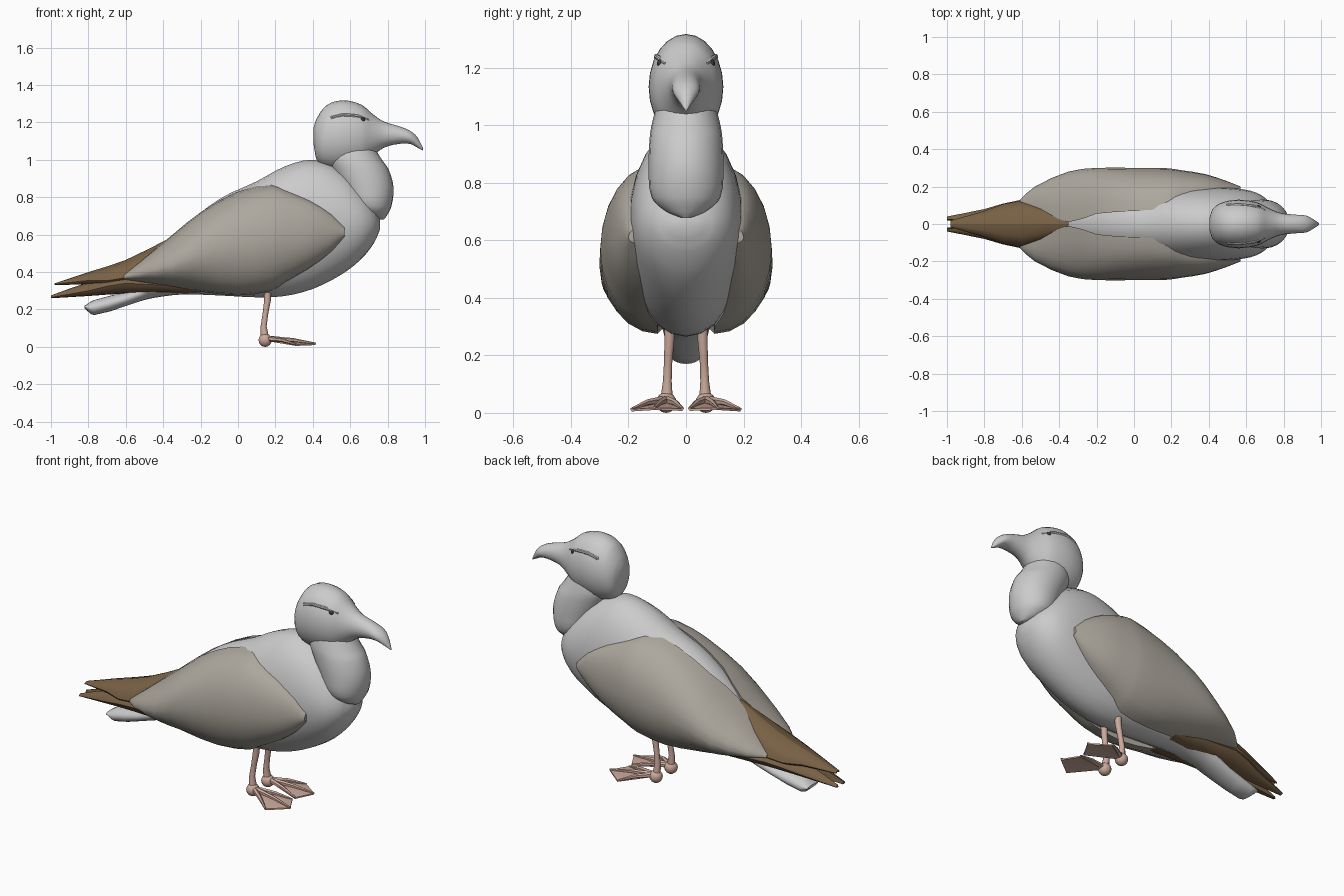
import bpy, bmesh
from math import sin, cos, pi, radians
from mathutils import Vector

if "Cube" in bpy.data.objects:
    bpy.data.objects.remove(bpy.data.objects["Cube"])


def material(name, rgb):
    m = bpy.data.materials.new(name)
    m.diffuse_color = (*rgb, 1)
    m.use_nodes = True
    m.node_tree.nodes["Principled BSDF"].inputs["Base Color"].default_value = m.diffuse_color
    return m


WING = material("wing_grey_brown", (0.42, 0.39, 0.34))
BROWN = material("feather_brown", (0.19, 0.12, 0.06))
PINK = material("leg_pink", (0.60, 0.40, 0.33))
DARK = material("eye_dark", (0.04, 0.04, 0.04))


def finish(name, bm, mat=None, mirror=False, angle=40):
    bmesh.ops.recalc_face_normals(bm, faces=bm.faces)
    me = bpy.data.meshes.new(name)
    bm.to_mesh(me)
    bm.free()
    ob = bpy.data.objects.new(name, me)
    bpy.context.collection.objects.link(ob)
    if mat:
        me.materials.append(mat)
    bpy.ops.object.select_all(action='DESELECT')
    ob.select_set(True)
    bpy.context.view_layer.objects.active = ob
    bpy.ops.object.shade_smooth_by_angle(angle=radians(angle))
    if mirror:
        mod = ob.modifiers.new("Mirror", 'MIRROR')
        mod.use_axis = (False, True, False)
        mod.use_mirror_merge = False
    return ob


def refine(rows, steps):
    """Smooth interpolation between section rows, following the first column."""
    out = []
    n = len(rows)

    def slope(i, k):
        a, b = rows[max(i - 1, 0)], rows[min(i + 1, n - 1)]
        return (b[k] - a[k]) / (b[0] - a[0])
    for i in range(n - 1):
        p, q = rows[i], rows[i + 1]
        h = q[0] - p[0]
        for s in range(steps):
            t = s / steps
            row = [p[0] + h * t]
            for k in range(1, len(p)):
                row.append((2*t**3 - 3*t*t + 1) * p[k] + (t**3 - 2*t*t + t) * h * slope(i, k)
                           + (3*t*t - 2*t**3) * q[k] + (t**3 - t*t) * h * slope(i + 1, k))
            out.append(row)
    return out + [list(rows[-1])]


def skin(rings):
    bm = bmesh.new()
    vs = [[bm.verts.new(p) for p in r] for r in rings]
    n = len(vs[0])
    for a, b in zip(vs, vs[1:]):
        for i in range(n):
            j = (i + 1) % n
            bm.faces.new((a[i], a[j], b[j], b[i]))
    bm.faces.new(vs[0])
    bm.faces.new(vs[-1])
    return bm


def oval_loft(name, rows, upright=False, seg=24):
    """Rows: position, low edge, high edge, half width."""
    rings = []
    for a, lo, hi, w in refine(rows, 3):
        ring = []
        for i in range(seg):
            t = 2 * pi * i / seg
            c = (lo + hi) / 2 + (hi - lo) / 2 * sin(t)
            ring.append((c, w * cos(t), a) if upright else (a, w * cos(t), c))
        rings.append(ring)
    return finish(name, skin(rings))


def shell_loft(name, rows, mat, steps=2, seg=12):
    """Bulging mirrored shell. Rows: x, low y z, outer y z, high y z."""
    rings = []
    for x, yl, zl, yo, zo, yh, zh in refine(rows, steps):
        ring = []
        for i in range(seg + 1):
            a = -pi / 2 + pi * i / seg
            y0, dz = (yl, zo - zl) if a < 0 else (yh, zh - zo)
            ring.append((x, y0 + (yo - y0) * cos(a), zo + dz * sin(a)))
        rings.append(ring)
    return finish(name, skin(rings), mat, mirror=True)


def tube(name, pts, mat=None, seg=10):
    """Mirrored tapered tube. Points: x, y, z, radius."""
    ps = [Vector(p[:3]) for p in pts]
    rings = []
    for i, p in enumerate(ps):
        d = (ps[min(i + 1, len(ps) - 1)] - ps[max(i - 1, 0)]).normalized()
        u = d.cross(Vector((0, 1, 0))).normalized()
        v = d.cross(u)
        rings.append([p + pts[i][3] * (u * cos(2*pi*k/seg) + v * sin(2*pi*k/seg)) for k in range(seg)])
    return finish(name, skin(rings), mat, mirror=True)


def ball(name, pos, r, mat):
    bm = bmesh.new()
    bmesh.ops.create_uvsphere(bm, u_segments=14, v_segments=8, radius=r)
    bmesh.ops.translate(bm, verts=bm.verts, vec=pos)
    return finish(name, bm, mat, mirror=True)


# Body running back into the tail
oval_loft("body_and_tail", [
    (-.82, .205, .22, .05), (-.77, .17, .25, .06), (-.52, .245, .33, .08),
    (-.45, .262, .45, .10), (-.3, .28, .63, .14), (-.1, .275, .79, .18),
    (.1, .265, .885, .2), (.25, .272, .965, .205), (.4, .31, 1.0, .2),
    (.55, .385, .95, .19), (.66, .47, .85, .165), (.73, .56, .755, .11), (.76, .63, .68, .04)])

# Neck ruff
oval_loft("neck", [
    (.68, .74, .78, .02), (.70, .67, .795, .07), (.75, .6, .82, .12), (.85, .55, .832, .13),
    (.95, .5, .805, .127), (1.0, .48, .77, .12), (1.08, .48, .72, .1)], upright=True)

# Head and hooked beak
oval_loft("head_and_beak", [
    (.403, 1.09, 1.17, .03), (.42, 1.0, 1.22, .08), (.47, .96, 1.29, .115),
    (.56, .95, 1.318, .13), (.66, .97, 1.295, .115), (.72, 1.02, 1.245, .085),
    (.78, 1.065, 1.205, .06), (.86, 1.085, 1.18, .05), (.92, 1.085, 1.155, .045),
    (.96, 1.065, 1.12, .025), (.99, 1.05, 1.06, .004)])

# Brow ridges and eyes
tube("brow", [(.5, .098, 1.2, .008), (.5, .1, 1.225, .009), (.56, .103, 1.24, .009),
              (.64, .095, 1.235, .009), (.7, .072, 1.215, .005)], seg=8)
ball("eye", (.665, .086, 1.216), .015, DARK)

# Folded wings
shell_loft("wing", [
    (-.61, .10, .36, .13, .37, .11, .385), (-.53, .07, .345, .2, .39, .08, .45),
    (-.35, .05, .315, .28, .44, .01, .6), (-.2, .08, .295, .3, .5, .055, .72),
    (0, .1, .275, .3, .54, .07, .83), (.18, .1, .30, .298, .57, .09, .87),
    (.25, .13, .345, .288, .58, .14, .84), (.38, .15, .42, .267, .59, .175, .785),
    (.5, .165, .51, .228, .61, .18, .71), (.57, .17, .59, .2, .61, .175, .64)], WING)

# Long flight feathers behind the wings
shell_loft("upper_flight_feathers", [
    (-.98, .01, .33, .018, .335, 0, .34), (-.8, .02, .335, .07, .355, 0, .4),
    (-.6, .02, .34, .125, .37, 0, .465), (-.35, 0, .5, .03, .55, 0, .59)], BROWN, seg=6)
shell_loft("lower_flight_feathers", [
    (-1, .02, .26, .04, .265, .025, .275), (-.8, .012, .272, .08, .3, .02, .345),
    (-.6, .02, .285, .13, .34, .04, .38), (-.2, .06, .29, .12, .31, .08, .33)], BROWN, seg=6)

# Legs and ankles
tube("leg", [(.16, .056, .34, .02), (.158, .058, .25, .018), (.147, .062, .18, .015),
             (.137, .065, .11, .016), (.145, .068, .035, .024)], PINK)
ball("ankle", (.145, .069, .036), .036, PINK)

# Toes and webbed feet
tips = [(.31, .19, .013), (.415, .11, .018), (.36, .012, .015)]
for label, (x, y, z) in zip(("outer", "middle", "inner"), tips):
    mid = (.15 + (x - .15) * .55, .07 + (y - .07) * .55, .036)
    tube(label + "_toe", [(.15, .07, .045, .016), (*mid, .011), (x, y, z, .005)], PINK, seg=6)
bm = bmesh.new()
heel = bm.verts.new((.15, .07, .04))
v = [bm.verts.new(p) for p in tips]
for a, b in zip(v, v[1:]):
    bm.faces.new((heel, a, b))
res = bmesh.ops.extrude_face_region(bm, geom=bm.faces[:])
bmesh.ops.translate(bm, vec=(0, 0, -.008),
                    verts=[g for g in res["geom"] if isinstance(g, bmesh.types.BMVert)])
finish("foot_web", bm, PINK, mirror=True, angle=20)
